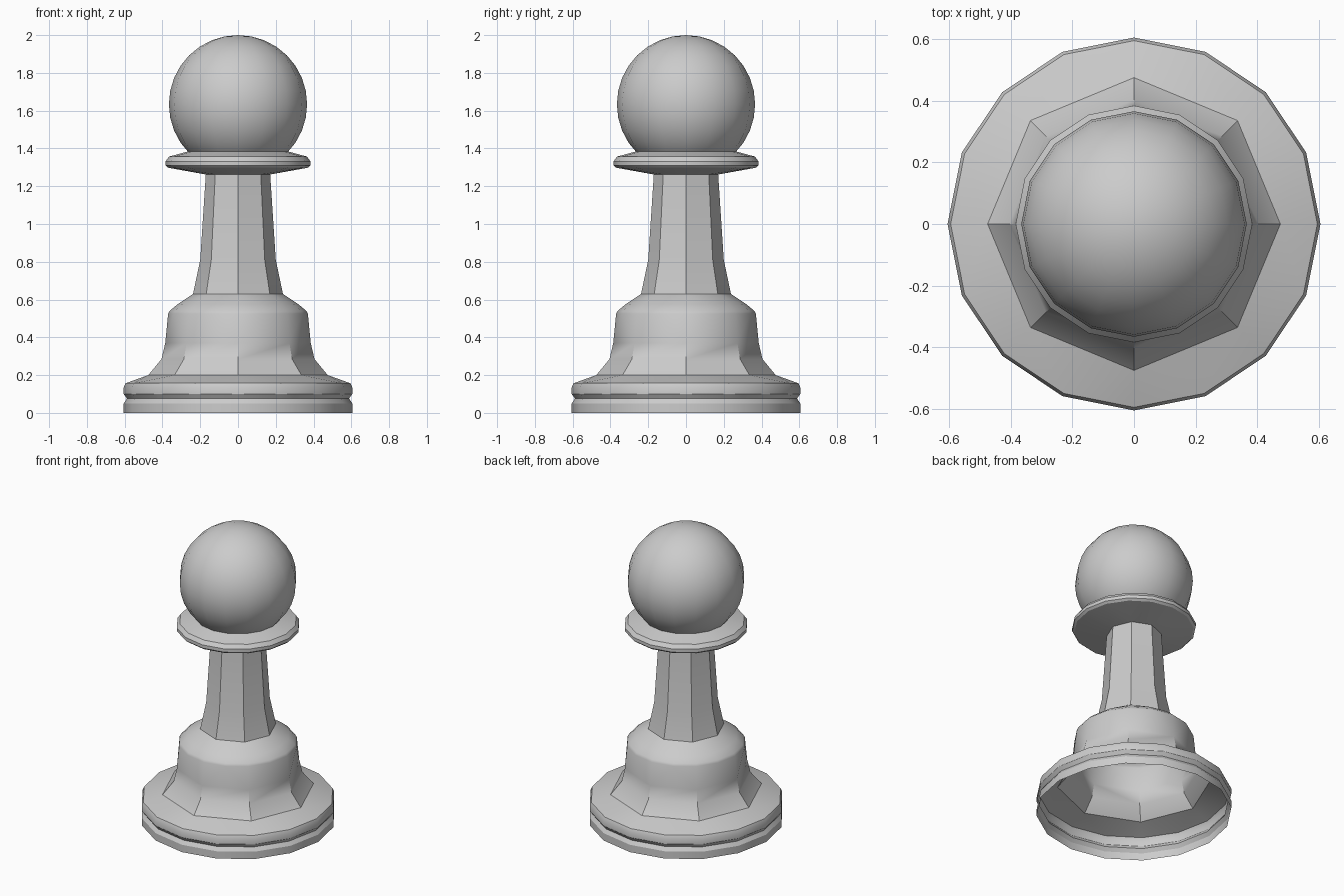
import bpy
import bmesh
from math import cos, sin, tau, radians

default = bpy.data.objects.get("Cube")
if default:
    bpy.data.objects.remove(default, do_unlink=True)

grey = bpy.data.materials.new("light grey")
grey.use_nodes = True
colour = (0.6, 0.6, 0.6, 1)
grey.diffuse_color = colour
grey.node_tree.nodes["Principled BSDF"].inputs["Base Color"].default_value = colour


def finish(name, bm):
    """Turn a bmesh into a smooth object with sharp edges kept."""
    bmesh.ops.recalc_face_normals(bm, faces=bm.faces)
    mesh = bpy.data.meshes.new(name)
    bm.to_mesh(mesh)
    bm.free()
    mesh.materials.append(grey)
    obj = bpy.data.objects.new(name, mesh)
    bpy.context.collection.objects.link(obj)
    bpy.ops.object.select_all(action="DESELECT")
    obj.select_set(True)
    bpy.context.view_layer.objects.active = obj
    bpy.ops.object.shade_smooth_by_angle(angle=radians(30))
    return obj


def turned(name, rings):
    """Skin a stack of (sides, radius, height) rings; sides may halve or double."""
    bm = bmesh.new()
    loops = [[bm.verts.new((r * cos(tau * i / n), r * sin(tau * i / n), z))
              for i in range(n)] for n, r, z in rings]
    for low, high in zip(loops, loops[1:]):
        if len(low) == len(high):
            n = len(low)
            for i in range(n):
                j = (i + 1) % n
                bm.faces.new((low[i], low[j], high[j], high[i]))
        else:
            few, many = sorted((low, high), key=len)
            for i in range(len(few)):
                j = (i + 1) % len(few)
                a, mid, c = many[2 * i], many[2 * i + 1], many[2 * j]
                bm.faces.new((a, mid, few[i]))
                bm.faces.new((mid, few[j], few[i]))
                bm.faces.new((mid, c, few[j]))
    return finish(name, bm)


ROUND, FACETED = 16, 8

# Hollow foot with a groove, coved octagonal pedestal, shoulder and shaft
turned("body", [
    (ROUND, 0.605, 0.0), (ROUND, 0.605, 0.05), (ROUND, 0.588, 0.075),
    (ROUND, 0.605, 0.1), (ROUND, 0.605, 0.135), (ROUND, 0.595, 0.157),
    (FACETED, 0.475, 0.2), (FACETED, 0.405, 0.285), (FACETED, 0.385, 0.37),
    (ROUND, 0.37, 0.525), (ROUND, 0.362, 0.54), (ROUND, 0.32, 0.575),
    (FACETED, 0.238, 0.63), (FACETED, 0.2, 0.81), (FACETED, 0.17, 1.27),
])

# Flared collar under the head
turned("collar", [
    (FACETED, 0.17, 1.262), (ROUND, 0.37, 1.298), (ROUND, 0.384, 1.31),
    (ROUND, 0.384, 1.332), (ROUND, 0.365, 1.357), (ROUND, 0.25, 1.388),
])

# Ball head
ball = bmesh.new()
bmesh.ops.create_uvsphere(ball, u_segments=ROUND, v_segments=ROUND, radius=0.366)
head = finish("head", ball)
head.location.z = 1.634
